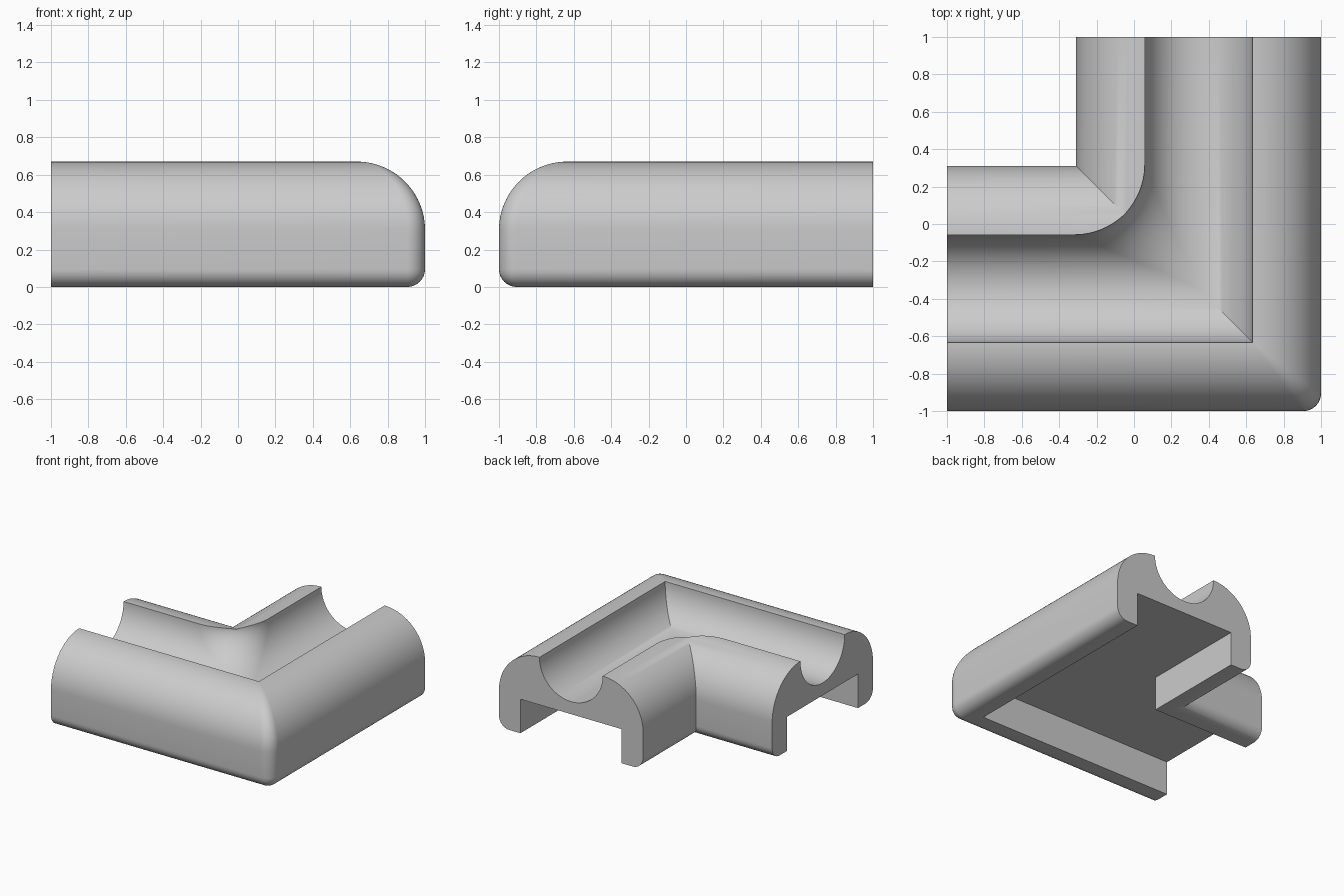
import bpy, bmesh, math
from mathutils import Vector

if "Cube" in bpy.data.objects:
    bpy.data.objects.remove(bpy.data.objects["Cube"])

AXIS = 0.345     # centre line of the rail, measured as x (and as -y)
TOP = 0.67
GROOVE_R = 0.2875


def arc(cd, cz, r, a0, a1, n, q=0.0, sign=1):
    """Profile arc: (offset, z, normal, corner rounding radius)."""
    pts = []
    for i in range(n + 1):
        a = math.radians(a0 + (a1 - a0) * i / n)
        c, s = math.cos(a), math.sin(a)
        pts.append((cd + r * c, cz + r * s, sign * c, sign * s, q))
    return pts


def corner_sweep(name, profile, end, cols=16):
    """Sweep a closed profile along an L: one arm to -x, one arm to +y.
    Each profile point turns the corner on a ball of its radius q."""
    bm = bmesh.new()
    rows = []
    for d, z, nd, nz, q in profile:
        a = d - q * nd
        centre = Vector((a, -a, z - q * nz))
        n1, n2 = Vector((0, -nd, nz)), Vector((nd, 0, nz))
        pts = [Vector((-end, -d, z))]
        for i in range(cols + 1):
            t = math.tan(math.pi / 4 * (2 * i / cols - 1)) / 2 + 0.5
            pts.append(centre + n1.lerp(n2, t).normalized() * q)
        pts.append(Vector((d, end, z)))
        rows.append([bm.verts.new(p) for p in pts])
    for k, row in enumerate(rows):
        nxt = rows[(k + 1) % len(rows)]
        for i in range(len(row) - 1):
            bm.faces.new((row[i], row[i + 1], nxt[i + 1], nxt[i]))
    for i in (0, -1):
        bm.faces.new([r[i] for r in rows])
    bmesh.ops.remove_doubles(bm, verts=bm.verts, dist=1e-5)
    bmesh.ops.recalc_face_normals(bm, faces=bm.faces)
    me = bpy.data.meshes.new(name)
    bm.to_mesh(me)
    bm.free()
    ob = bpy.data.objects.new(name, me)
    bpy.context.collection.objects.link(ob)
    return ob


# Rail body: rounded shoulders, rounded feet, square channel underneath
R, F = 0.365, 0.095
body = [(0.805, 0, 0, 0, 0), (0.805, 0.28, 0, 0, 0),
        (-0.115, 0.28, 0, 0, 0), (-0.115, 0, 0, 0, 0)]
body += arc(-0.31 + F, F, F, 270, 180, 8)                # inner foot
body += arc(-0.31 + R, TOP - R, R, 180, 90, 24)          # inner shoulder
body += arc(1 - R, TOP - R, R, 90, 0, 24, q=F)           # outer shoulder
body += arc(1 - F, F, F, 0, -90, 8, q=F)                 # outer foot
rail = corner_sweep("corner_rail", body, 1.0)

# Groove cutter: half-round trough, large rounding on the inside of the bend
Q = 0.375
groove = arc(AXIS, TOP, GROOVE_R, 180, 270, 24, q=Q, sign=-1)
groove += arc(AXIS, TOP, GROOVE_R, 270, 360, 24)[1:]
groove += [(AXIS + GROOVE_R, 0.9, 0, 0, 0), (AXIS - GROOVE_R, 0.9, 1, 0, Q)]
cutter = corner_sweep("groove_cutter", groove, 1.1, cols=24)
cutter.hide_render = True

mod = rail.modifiers.new("groove", 'BOOLEAN')
mod.operation = 'DIFFERENCE'
mod.solver = 'EXACT'
mod.object = cutter
bpy.context.view_layer.objects.active = rail
rail.select_set(True)
cutter.select_set(False)
bpy.ops.object.modifier_apply(modifier=mod.name)
bpy.data.objects.remove(cutter)

# Plain grey finish
mat = bpy.data.materials.new("plain_grey")
mat.diffuse_color = (0.6, 0.6, 0.6, 1)
mat.use_nodes = True
mat.node_tree.nodes["Principled BSDF"].inputs["Base Color"].default_value = mat.diffuse_color
rail.data.materials.clear()
rail.data.materials.append(mat)
bpy.ops.object.shade_smooth_by_angle(angle=math.radians(30))
